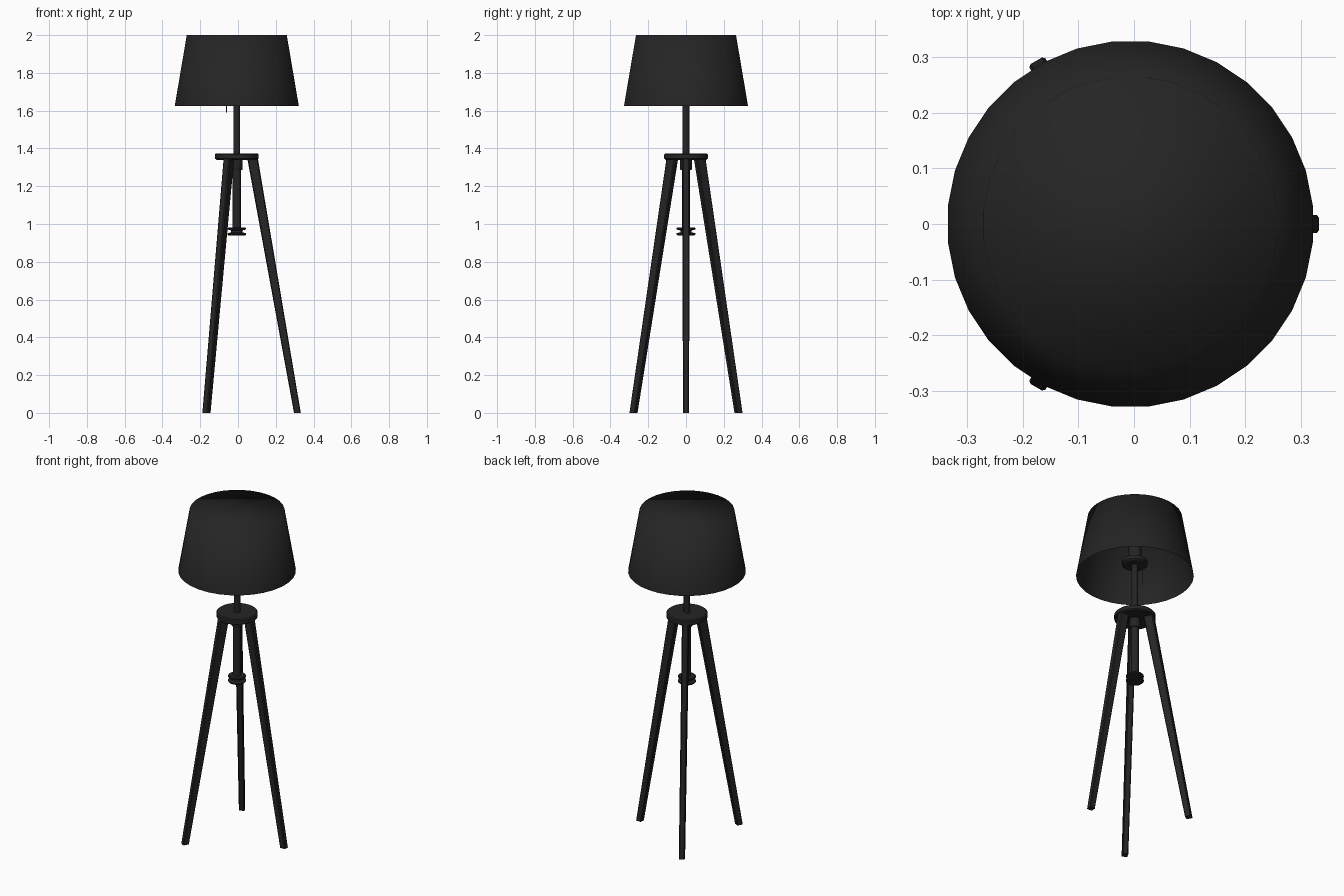
import bpy, bmesh, math
from mathutils import Vector, Matrix

cube = bpy.data.objects.get("Cube")
if cube:
    bpy.data.objects.remove(cube, do_unlink=True)

AXIS_X = -0.0065  # the pole stands slightly off the bounding-box centre


def material(name, value):
    mat = bpy.data.materials.new(name)
    mat.use_nodes = True
    color = (value, value, value, 1)
    mat.diffuse_color = color
    mat.node_tree.nodes["Principled BSDF"].inputs["Base Color"].default_value = color
    return mat


BLACK = material("matte black", 0.018)


def finish(name, bm, sharp=True):
    bmesh.ops.recalc_face_normals(bm, faces=bm.faces)
    mesh = bpy.data.meshes.new(name)
    bm.to_mesh(mesh)
    bm.free()
    mesh.materials.append(BLACK)
    obj = bpy.data.objects.new(name, mesh)
    bpy.context.collection.objects.link(obj)
    bpy.ops.object.select_all(action="DESELECT")
    obj.select_set(True)
    bpy.context.view_layer.objects.active = obj
    if sharp:
        bpy.ops.object.shade_smooth_by_angle(angle=math.radians(35))
    else:
        bpy.ops.object.shade_smooth()
    return obj


def lathe(name, profile, sides=24, x=0.0, cap_start=True, sharp=True):
    """Turn (radius, z) pairs around the pole axis and cap the ends."""
    bm = bmesh.new()
    rings = []
    for r, z in profile:
        angles = [(i + 0.5) * math.tau / sides for i in range(sides)]
        rings.append([bm.verts.new((AXIS_X + x + r * math.cos(a), r * math.sin(a), z))
                      for a in angles])
    for low, high in zip(rings, rings[1:]):
        for i in range(sides):
            j = (i + 1) % sides
            bm.faces.new((low[i], low[j], high[j], high[i]))
    if cap_start:
        bm.faces.new(rings[0])
    bm.faces.new(rings[-1])
    return finish(name, bm, sharp)


# Shade: tapered drum, open below, closed on top
lathe("lamp_shade", [(0.33, 1.625), (0.266, 2.0)], 32, cap_start=False, sharp=False)

# Pole, bulb holder and pull cord
lathe("upper_pole", [(0.018, 1.36), (0.018, 1.72)], 16)
lathe("holder_disc", [(0.062, 1.69), (0.072, 1.697), (0.072, 1.718), (0.062, 1.725)])
lathe("bulb_socket", [(0.037, 1.72), (0.037, 1.83), (0.03, 1.84)], 20)
lathe("pull_cord", [(0.002, 1.59), (0.002, 1.7)], 6, x=-0.054)

# Tripod head and sliding tube with its spool-shaped knob
lathe("tripod_head", [(0.108, 1.34), (0.116, 1.346), (0.116, 1.368), (0.11, 1.374)], 32)
lathe("head_collar", [(0.028, 1.285), (0.031, 1.29), (0.031, 1.345)])
lathe("lower_tube", [(0.022, 0.96), (0.022, 1.3)], 16)
lathe("height_knob", [(0.046, 0.94), (0.05, 0.944), (0.05, 0.951), (0.03, 0.956),
                      (0.03, 0.966), (0.05, 0.971), (0.05, 0.977), (0.046, 0.981)])


# Legs: tapered, chamfered bars splayed around the pole
def leg(name, angle):
    bm = bmesh.new()
    rings = []
    for reach, depth, width, z in ((0.321, 0.036, 0.033, 0), (0.084, 0.056, 0.038, 1.345)):
        ring = []
        for sx, sy in ((1, 1), (-1, 1), (-1, -1), (1, -1)):
            corners = [(1, 0.7), (0.8, 1)]
            if sx * sy < 0:
                corners.reverse()
            for u, v in corners:
                p = Vector((reach + sx * u * depth / 2, sy * v * width / 2, z))
                ring.append(bm.verts.new(p))
        rings.append(ring)
    low, high = rings
    for i in range(len(low)):
        j = (i + 1) % len(low)
        bm.faces.new((low[i], low[j], high[j], high[i]))
    bm.faces.new(low)
    bm.faces.new(high)
    bm.transform(Matrix.Translation((AXIS_X, 0, 0)) @ Matrix.Rotation(angle, 4, "Z"))
    return finish(name, bm)


for i, side in enumerate(("left", "back_right", "front_right")):
    leg(side + "_leg", i * math.tau / 3)
